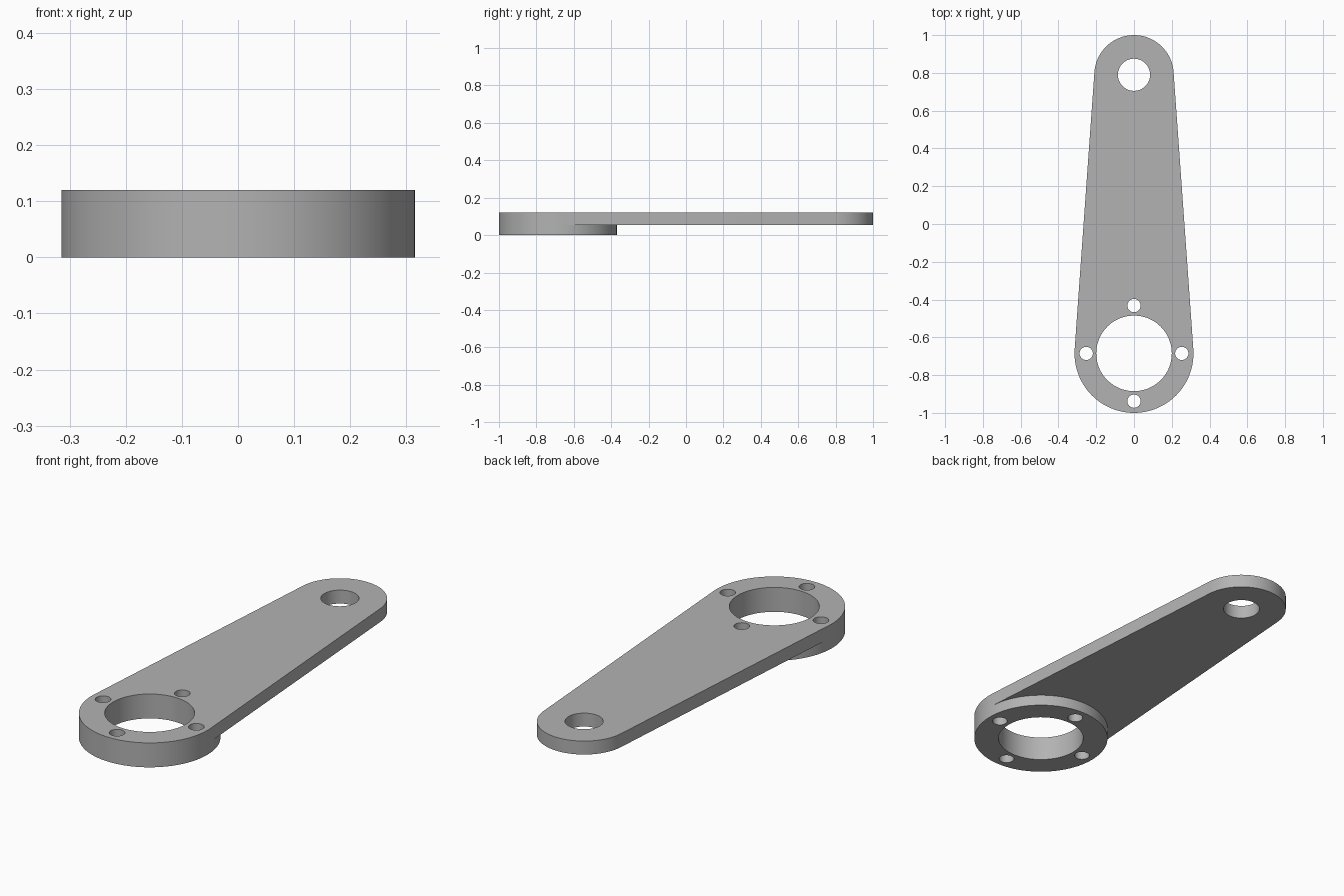
import bpy, bmesh, math

default_cube = bpy.data.objects.get("Cube")
if default_cube:
    bpy.data.objects.remove(default_cube, do_unlink=True)

# Main dimensions
SEGMENTS = 88
HUB_Y, HUB_R = -0.685, 0.315
TIP_Y, TIP_R = 0.79, 0.21
TOP, ARM_BOTTOM = 0.12, 0.054
BORE_R, TIP_HOLE_R = 0.2, 0.085
BOLT_R, BOLT_CIRCLE = 0.035, 0.253

grey = bpy.data.materials.new("plain grey")
grey.use_nodes = True
grey.diffuse_color = (0.45, 0.45, 0.45, 1)
grey.node_tree.nodes["Principled BSDF"].inputs["Base Color"].default_value = (0.45, 0.45, 0.45, 1)


def arc(x, y, radius, first=0, last=SEGMENTS - 1):
    """Points on a circle, from one step number to another."""
    step = math.tau / SEGMENTS
    return [(x + radius * math.cos(i * step), y + radius * math.sin(i * step))
            for i in range(first, last + 1)]


def prism(name, outlines, low, high):
    """One object holding a closed upright prism for each outline."""
    bm = bmesh.new()
    for outline in outlines:
        bottom = [bm.verts.new((x, y, low)) for x, y in outline]
        top = [bm.verts.new((x, y, high)) for x, y in outline]
        bm.faces.new(bottom[::-1])
        bm.faces.new(top)
        for i in range(len(outline)):
            j = (i + 1) % len(outline)
            bm.faces.new((bottom[i], bottom[j], top[j], top[i]))
    mesh = bpy.data.meshes.new(name)
    bm.to_mesh(mesh)
    bm.free()
    mesh.materials.append(grey)
    obj = bpy.data.objects.new(name, mesh)
    bpy.context.collection.objects.link(obj)
    return obj


def combine(target, other, operation):
    """Apply a boolean and remove the helper."""
    other.hide_render = True
    mod = target.modifiers.new(operation.lower(), "BOOLEAN")
    mod.operation, mod.solver, mod.object = operation, "EXACT", other
    bpy.context.view_layer.objects.active = target
    bpy.ops.object.modifier_apply(modifier=mod.name)
    bpy.data.objects.remove(other, do_unlink=True)


# Tapered arm: two arcs joined by their tangent lines
half = SEGMENTS // 2
arm_outline = (arc(0, TIP_Y, TIP_R, 1, half - 1)
               + arc(0, HUB_Y, HUB_R, half - 1, SEGMENTS + 1))
arm = prism("lever_arm", [arm_outline], ARM_BOTTOM, TOP)

# Thick round hub under the wide end
hub = prism("hub", [arc(0, HUB_Y, HUB_R)], 0, TOP)
combine(arm, hub, "UNION")

# Through holes: tip hole, hub bore and four bolt holes
holes = [arc(0, TIP_Y, TIP_HOLE_R), arc(0, HUB_Y, BORE_R)]
for k in range(4):
    angle = k * math.pi / 2
    holes.append(arc(BOLT_CIRCLE * math.cos(angle),
                     HUB_Y + BOLT_CIRCLE * math.sin(angle), BOLT_R))
combine(arm, prism("hole_cutter", holes, -0.1, TOP + 0.1), "DIFFERENCE")

# Merge flat neighbouring faces, then smooth the round walls
bm = bmesh.new()
bm.from_mesh(arm.data)
bmesh.ops.remove_doubles(bm, verts=bm.verts, dist=1e-5)
bmesh.ops.dissolve_limit(bm, angle_limit=math.radians(0.5), verts=bm.verts, edges=bm.edges)
bm.to_mesh(arm.data)
bm.free()

bpy.ops.object.select_all(action="DESELECT")
arm.select_set(True)
bpy.context.view_layer.objects.active = arm
bpy.ops.object.shade_smooth_by_angle(angle=math.radians(30))
